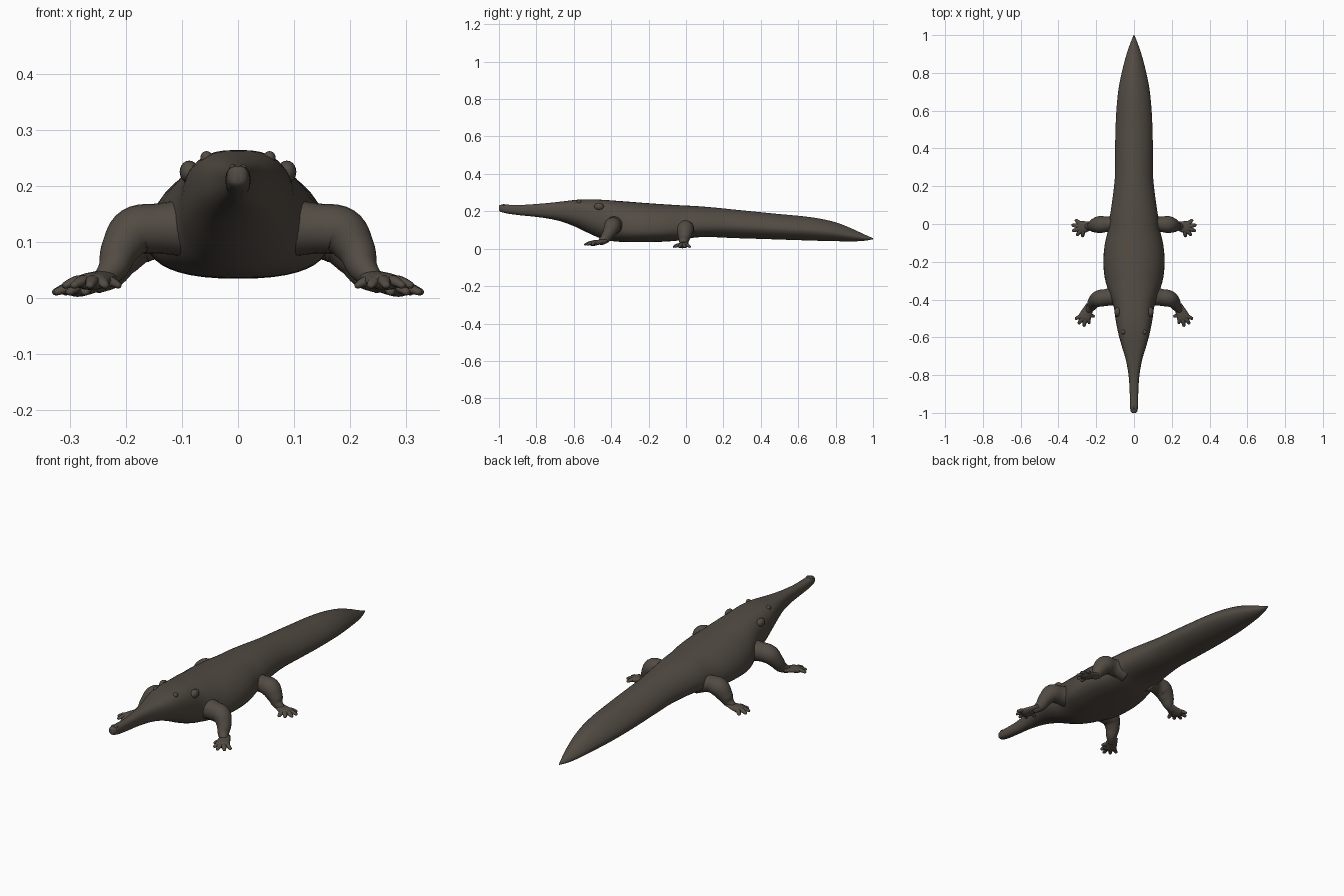
import bpy, bmesh
from math import sin, cos, pi, copysign
from mathutils import Vector, Matrix

if "Cube" in bpy.data.objects:
    bpy.data.objects.remove(bpy.data.objects["Cube"], do_unlink=True)

hide = bpy.data.materials.new("dark brown hide")
HIDE_COLOUR = (0.085, 0.071, 0.057, 1)
hide.diffuse_color = HIDE_COLOUR
hide.use_nodes = True
hide.node_tree.nodes["Principled BSDF"].inputs["Base Color"].default_value = HIDE_COLOUR


def spline(points, steps):
    """Smooth Catmull-Rom resampling of tuples of any length."""
    pts = [points[0]] + list(points) + [points[-1]]
    out = []
    for a, b, c, d in zip(pts, pts[1:], pts[2:], pts[3:]):
        for i in range(steps):
            t = i / steps
            out.append([q + t / 2 * (r - p + t * (2 * p - 5 * q + 4 * r - s + t * (3 * (q - r) + s - p)))
                        for p, q, r, s in zip(a, b, c, d)])
    return out + [list(points[-1])]


def finish(name, bm, mirror):
    """Turn a bmesh into a smooth, coloured object, mirrored if paired."""
    bmesh.ops.recalc_face_normals(bm, faces=bm.faces)
    mesh = bpy.data.meshes.new(name)
    bm.to_mesh(mesh)
    bm.free()
    mesh.materials.append(hide)
    mesh.polygons.foreach_set("use_smooth", [True] * len(mesh.polygons))
    obj = bpy.data.objects.new(name, mesh)
    bpy.context.collection.objects.link(obj)
    if mirror:
        obj.modifiers.new("other side", "MIRROR")
    return obj


def add_loft(bm, rings):
    """Skin a list of closed rings and cap both ends."""
    loops = [[bm.verts.new(p) for p in ring] for ring in rings]
    n = len(loops[0])
    for a, b in zip(loops, loops[1:]):
        for i in range(n):
            j = (i + 1) % n
            bm.faces.new((a[i], a[j], b[j], b[i]))
    bm.faces.new(loops[0])
    bm.faces.new(loops[-1])


def add_tube(bm, path, ref, flat=1.0, sides=16, steps=6):
    """Round-ended tube along (x, y, z, radius) points."""
    pts = spline(path, steps)
    centres = [Vector(p[:3]) for p in pts]
    last = len(pts) - 1
    rings = []
    for i, (c, p) in enumerate(zip(centres, pts)):
        tangent = (centres[min(i + 1, last)] - centres[max(i - 1, 0)]).normalized()
        side = tangent.cross(ref).normalized()
        up = side.cross(tangent)
        ring = [(side * cos(2 * pi * k / sides) + up * flat * sin(2 * pi * k / sides)) * p[3]
                for k in range(sides)]
        rings.append([c + v for v in ring])
        # domed tip
        if i == last:
            for a in (0.35, 0.7, 1.05, 1.4):
                rings.append([c + tangent * p[3] * 0.8 * sin(a) + v * cos(a) for v in ring])
    add_loft(bm, rings)


# Body from snout to tail tip: y, half width, underside z, top z
BODY = [(-1, .008, .205, .228), (-.99, .018, .197, .235), (-.95, .022, .187, .235),
        (-.88, .023, .178, .234), (-.8, .029, .17, .239), (-.72, .043, .158, .246),
        (-.65, .064, .14, .254), (-.58, .083, .112, .262), (-.51, .097, .078, .264),
        (-.44, .107, .049, .261), (-.37, .13, .038, .256), (-.29, .154, .035, .25),
        (-.2, .162, .035, .243), (-.11, .155, .038, .237), (-.03, .137, .045, .232),
        (.05, .126, .06, .228), (.14, .113, .062, .221), (.25, .101, .057, .21),
        (.38, .1, .053, .197), (.5, .098, .049, .185), (.62, .092, .045, .174),
        (.72, .081, .042, .16), (.81, .063, .04, .138), (.89, .042, .039, .106),
        (.95, .022, .042, .078), (1, .002, .05, .056)]
# Section shape by y: height fraction of widest point, upper and lower roundness
SHAPE = [(-1, .5, 2.6, 2.4), (-.6, .5, 2.8, 2.1), (-.45, .45, 2.6, 2.1),
         (-.3, .32, 2, 2.5), (0, .36, 2, 2.4), (.25, .42, 1.8, 1.9), (1, .42, 1.6, 1.7)]


def shape_at(y):
    for a, b in zip(SHAPE, SHAPE[1:]):
        if y <= b[0]:
            t = (y - a[0]) / (b[0] - a[0])
            return [p + t * (q - p) for p, q in zip(a[1:], b[1:])]
    return SHAPE[-1][1:]


def body_ring(y, half, low, high, sides=40):
    frac, upper, lower = shape_at(y)
    mid = low + frac * (high - low)
    ring = []
    for k in range(sides):
        c, s = cos(2 * pi * k / sides), sin(2 * pi * k / sides)
        power = 2 / (upper if s > 0 else lower)
        x = half * copysign(abs(c) ** power, c)
        z = mid + copysign(abs(s) ** power, s) * ((high - mid) if s > 0 else (mid - low))
        ring.append((x, y, z))
    return ring


bm = bmesh.new()
add_loft(bm, [body_ring(*station) for station in spline(BODY, 4)])
finish("body", bm, False)

# Legs, paired by mirroring
X, Y, Z = Matrix.Identity(3)
LEGS = {
    "front_leg": [(.07, -.375, .125, .055), (.14, -.388, .124, .045), (.185, -.395, .118, .044),
                  (.211, -.412, .085, .034), (.222, -.432, .055, .027), (.24, -.455, .036, .018)],
    "hind_leg": [(.07, .01, .105, .052), (.13, 0, .11, .04), (.18, -.003, .104, .045),
                 (.21, -.008, .07, .036), (.226, -.012, .042, .026), (.25, -.014, .024, .016)],
}
for name, path in LEGS.items():
    bm = bmesh.new()
    add_tube(bm, path, Y, sides=24)
    finish(name, bm, True)

# Webbed feet: a flat palm with fanned toes
FEET = {
    "front_foot": ([(.232, -.43, .042, .022), (.248, -.465, .035, .029), (.26, -.492, .03, .034)],
                   [(.214, -.488), (.237, -.523), (.264, -.538), (.292, -.525), (.307, -.5)]),
    "hind_foot": ([(.226, -.008, .032, .022), (.255, -.014, .023, .029), (.28, -.018, .018, .034)],
                  [(.272, -.064), (.3, -.057), (.322, -.036), (.325, -.006), (.307, .02)]),
}
for name, (palm, tips) in FEET.items():
    bm = bmesh.new()
    add_tube(bm, palm, Z, flat=.45)
    heel, ball = Vector(palm[1][:3]), Vector(palm[2][:3])
    root = heel.lerp(ball, .5)
    for x, y in tips:
        tip = Vector((x, y, ball.z - .007))
        knuckle = root.lerp(tip, .6)
        knuckle.z += .004
        add_tube(bm, [(*root, .012), (*knuckle, .012), (*tip, .008)], Z, flat=.8, sides=10, steps=4)
    finish(name, bm, True)

# Small rounded bumps on the head: name, centre, radii
BUMPS = [("eye", (.056, -.572, .25), (.011, .013, .012)),
         ("cheek_bump", (.087, -.465, .225), (.017, .026, .02)),
         ("nostril", (.009, -.975, .232), (.007, .011, .006))]
for name, centre, radii in BUMPS:
    bm = bmesh.new()
    bmesh.ops.create_uvsphere(bm, u_segments=16, v_segments=10, radius=1,
                              matrix=Matrix.LocRotScale(Vector(centre), None, Vector(radii)))
    finish(name, bm, True)
